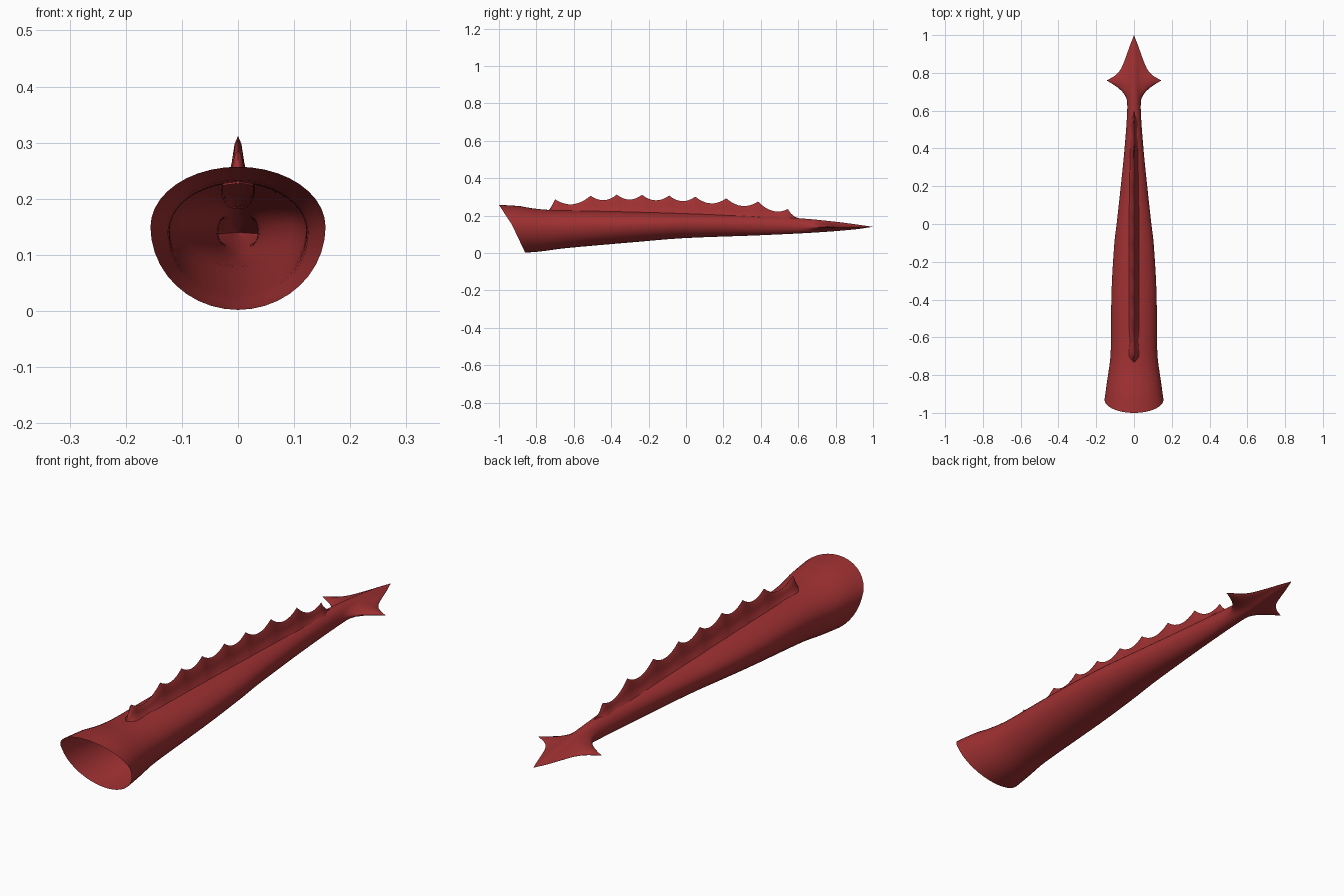
import bpy, bmesh, math

if "Cube" in bpy.data.objects:
    bpy.data.objects.remove(bpy.data.objects["Cube"])

red = bpy.data.materials.new("dark red scale")
red.diffuse_color = (0.35, 0.03, 0.032, 1)
red.use_nodes = True
red.node_tree.nodes["Principled BSDF"].inputs["Base Color"].default_value = red.diffuse_color


def smooth_lookup(keys, y):
    """Smooth curve through (y, value) keys, Hermite with limited slopes."""
    if y <= keys[0][0]:
        return keys[0][1]
    if y >= keys[-1][0]:
        return keys[-1][1]
    sec = [(b[1] - a[1]) / (b[0] - a[0]) for a, b in zip(keys, keys[1:])]

    def slope(i):
        if i == 0 or i == len(sec):
            return sec[min(i, len(sec) - 1)]
        a, b = sec[i - 1], sec[i]
        return 2 * a * b / (a + b) if a * b > 0 else 0

    i = max(k for k in range(len(sec)) if keys[k][0] <= y)
    (y0, v0), (y1, v1) = keys[i], keys[i + 1]
    h = y1 - y0
    t = (y - y0) / h
    return (v0 * (2 * t**3 - 3 * t**2 + 1) + slope(i) * h * (t**3 - 2 * t**2 + t)
            + v1 * (3 * t**2 - 2 * t**3) + slope(i + 1) * h * (t**3 - t**2))


def skin(name, rows, closed, angle):
    """Mesh made by joining successive rows of points."""
    bm = bmesh.new()
    grid = [[bm.verts.new(p) for p in row] for row in rows]
    n = len(grid[0])
    for a, b in zip(grid, grid[1:]):
        for j in range(n if closed else n - 1):
            k = (j + 1) % n
            bm.faces.new((a[j], a[k], b[k], b[j]))
    bmesh.ops.remove_doubles(bm, verts=bm.verts, dist=1e-5)
    bmesh.ops.recalc_face_normals(bm, faces=bm.faces)
    me = bpy.data.meshes.new(name)
    bm.to_mesh(me)
    bm.free()
    me.materials.append(red)
    ob = bpy.data.objects.new(name, me)
    bpy.context.collection.objects.link(ob)
    bpy.ops.object.select_all(action='DESELECT')
    ob.select_set(True)
    bpy.context.view_layer.objects.active = ob
    bpy.ops.object.shade_smooth_by_angle(angle=math.radians(angle))
    return ob


# Tail profiles along its length
WIDTH = [(-.93, .156), (-.85, .145), (-.67, .123), (-.4, .12), (-.1, .104), (0, .092),
         (.2, .07), (.4, .05), (.6, .036), (.76, .032), (.85, .028), (.93, .018), (1, 0)]
FIN = [(.62, 0), (.66, .004), (.70, .028), (.735, .07), (.76, .113), (.785, .068),
       (.82, .04), (.87, .022), (.93, .009), (1, 0)]
TOP = [(-.93, .257), (-.85, .252), (-.78, .237), (-.7, .229), (-.5, .226), (0, .213),
       (.3, .201), (.6, .186), (.8, .167), (1, .14)]
BOTTOM = [(-.93, .002), (-.85, .006), (-.6, .03), (-.3, .056), (0, .08), (.4, .095),
          (.7, .11), (.9, .126), (1, .14)]
MID = [(-.93, .58), (.3, .55), (.75, .42), (1, .42)]
SHEAR = [(-.93, .07), (-.85, .05), (-.78, .03), (-.68, 0)]

# Open tapering tail whose sides pull out into a barbed tip
SIDES = 40
stations = [-.93 + .045 * i for i in range(34)] + [.6 + .02 * i for i in range(21)]
rows = []
for y in stations:
    w, f = smooth_lookup(WIDTH, y), smooth_lookup(FIN, y)
    top, bot = smooth_lookup(TOP, y), smooth_lookup(BOTTOM, y)
    mid = bot + (top - bot) * smooth_lookup(MID, y)
    row = []
    for j in range(SIDES):
        a = 2 * math.pi * j / SIDES
        c, s = math.cos(a), math.sin(a)
        x = w * c + math.copysign(f * abs(c) ** 10, c)
        z = mid + s * ((top - mid) if s > 0 else (mid - bot))
        row.append((x, y - smooth_lookup(SHEAR, y) * s, z))
    rows.append(row)
skin("tail", rows, True, 50)

# Scalloped crest along the back
PEAKS = [(-.70, .287), (-.51, .306), (-.37, .312), (-.235, .311), (-.09, .307),
         (.05, .301), (.215, .292), (.385, .275), (.545, .235)]
edge = [(-.735, .226), (-.717, .253)]
STEPS = 8
for (y0, z0), (y1, z1) in zip(PEAKS, PEAKS[1:]):
    for i in range(STEPS):
        t = i / STEPS
        dip = .19 * (y1 - y0) * 4 * t * (1 - t)
        edge.append((y0 + (y1 - y0) * t, z0 + (z1 - z0) * t - dip))
edge += [PEAKS[-1], (.56, .212), (.58, .195), (.61, .182)]
SECTION = [(.03, -.04), (.017, .2), (.011, .5), (.006, .85), (0, 1)]
rows = []
for y, z in edge:
    base = smooth_lookup(TOP, y) - .004
    fade = min(1, max(.15, (z - base) / .04)) * min(1, .45 + smooth_lookup(WIDTH, y) * 6)
    half = [(x * fade, y, base + (z - base) * h) for x, h in SECTION]
    rows.append(half + [(-x, yy, zz) for x, yy, zz in half[-2::-1]])
skin("back_crest", rows, False, 50)
